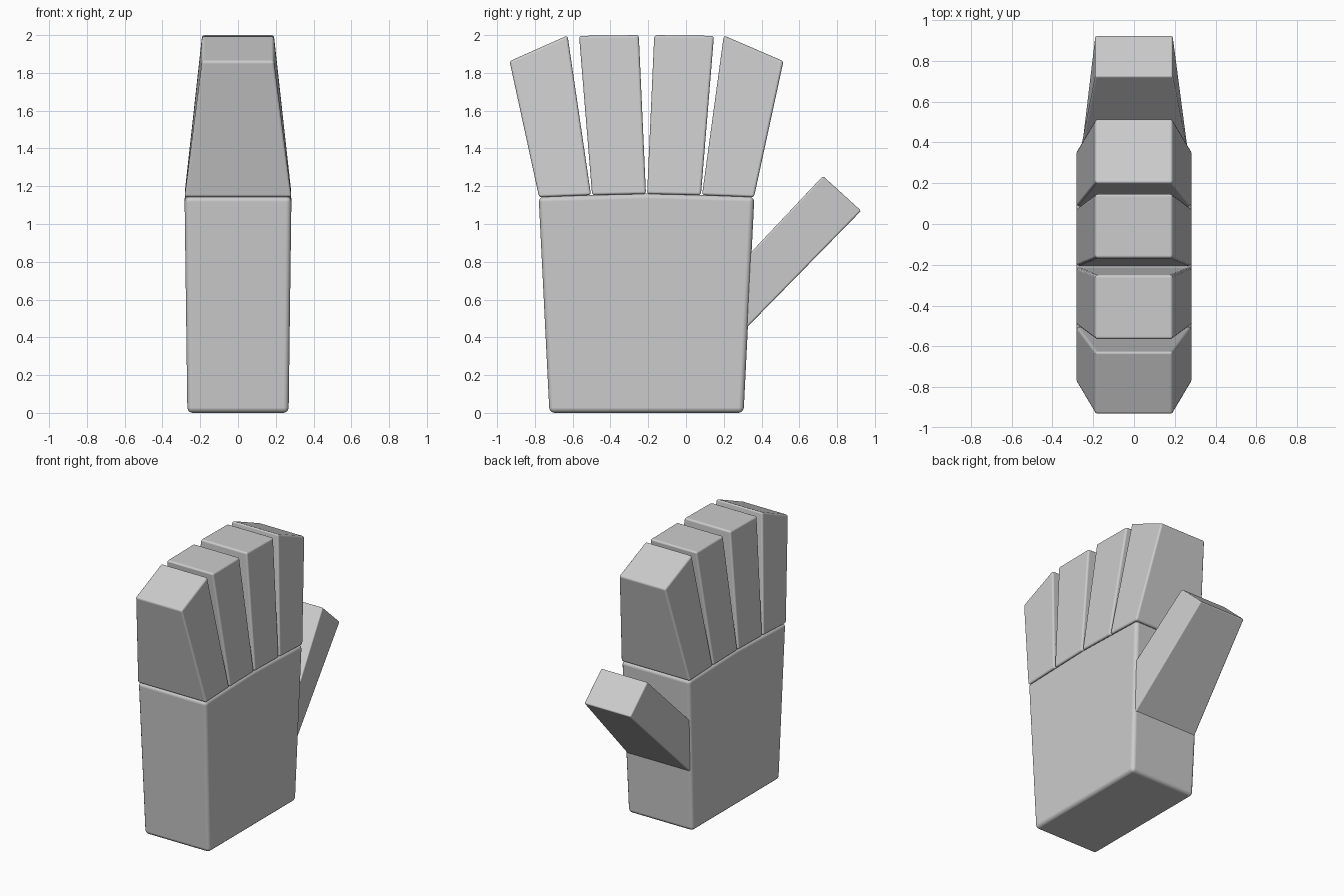
import bpy, bmesh

if "Cube" in bpy.data.objects:
    bpy.data.objects.remove(bpy.data.objects["Cube"])


def block(name, profile, bevel):
    """Slab symmetric in x from an outline of (y, z, half_width) points."""
    bm = bmesh.new()
    left = [bm.verts.new((-w, y, z)) for y, z, w in profile]
    right = [bm.verts.new((w, y, z)) for y, z, w in profile]
    bm.faces.new(left)
    bm.faces.new(right[::-1])
    n = len(profile)
    for i in range(n):
        j = (i + 1) % n
        bm.faces.new((left[i], right[i], right[j], left[j]))
    bmesh.ops.recalc_face_normals(bm, faces=bm.faces)
    me = bpy.data.meshes.new(name)
    bm.to_mesh(me)
    bm.free()
    ob = bpy.data.objects.new(name, me)
    bpy.context.collection.objects.link(ob)
    # soft rounded edges
    mod = ob.modifiers.new("soft_edges", 'BEVEL')
    mod.width = bevel
    mod.segments = 3
    mod.limit_method = 'ANGLE'
    mod.angle_limit = 0.5
    mod.harden_normals = True
    for p in me.polygons:
        p.use_smooth = True
    return ob


BASE, TIP = 0.283, 0.19

# Palm: tapers towards the wrist, slightly arched knuckle line
block("palm", [(-0.723, 0.0, 0.268), (0.305, 0.0, 0.268), (0.362, 1.145, BASE),
               (-0.21, 1.162, BASE), (-0.78, 1.145, BASE)], 0.028)

# Fingers: base left, base right, tip right, tip left in (y, z)
fingers = [
    ((-0.778, 1.142), (-0.503, 1.153), (-0.627, 1.998), (-0.934, 1.862)),
    ((-0.497, 1.153), (-0.212, 1.159), (-0.250, 2.000), (-0.566, 1.996)),
    ((-0.206, 1.159), (0.079, 1.153), (0.148, 1.996), (-0.168, 2.000)),
    ((0.085, 1.153), (0.360, 1.142), (0.516, 1.862), (0.200, 1.998)),
]
for i, pts in enumerate(fingers):
    block(f"finger_{i + 1}", [(y, z, BASE if k < 2 else TIP)
                              for k, (y, z) in enumerate(pts)], 0.014)

# Thumb: angled out of the palm's side
block("thumb", [(0.315, 0.445, 0.262), (0.927, 1.07, TIP),
                (0.725, 1.254, TIP), (0.335, 0.84, 0.268)], 0.01)
